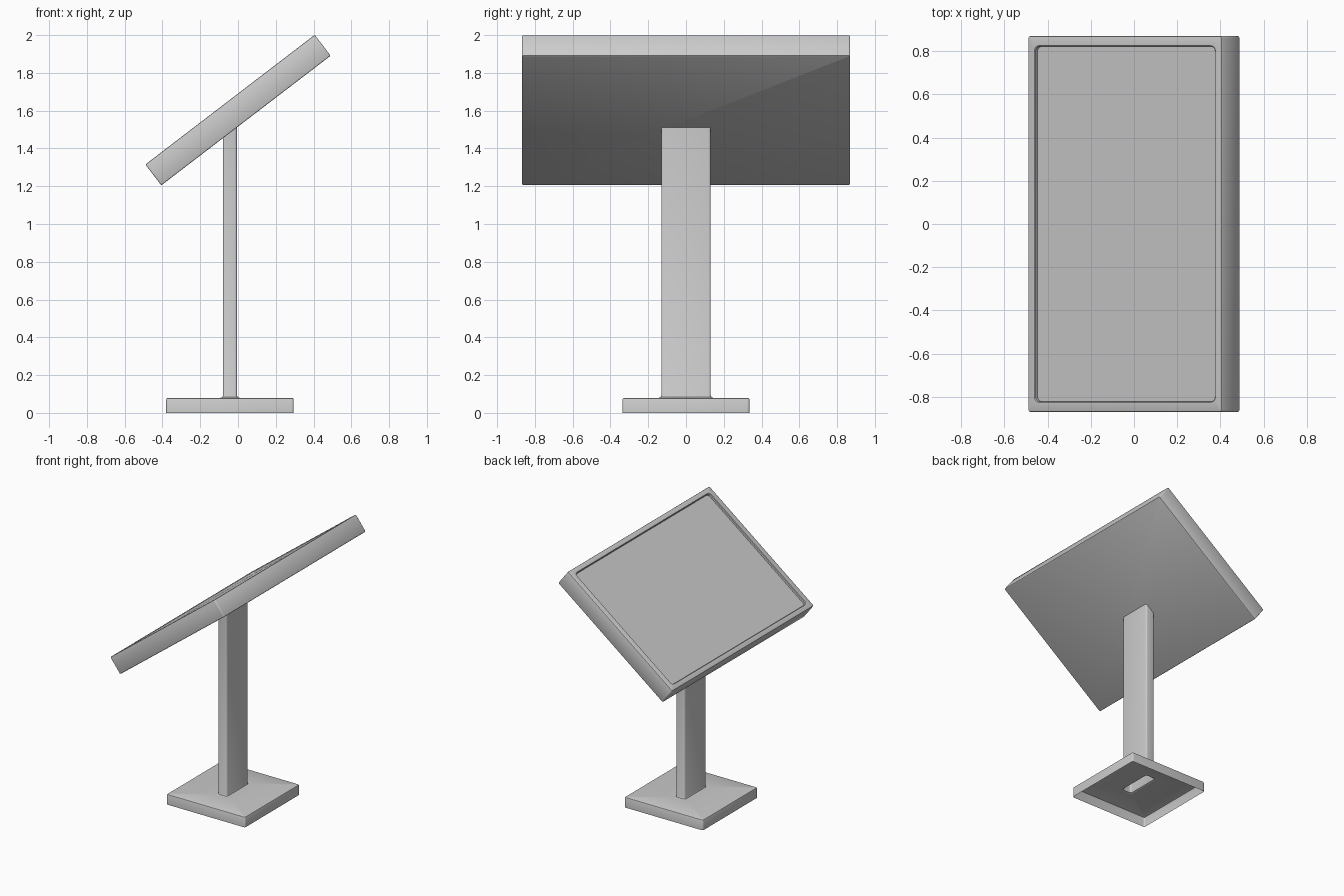
import bpy, bmesh, math

if "Cube" in bpy.data.objects:
    bpy.data.objects.remove(bpy.data.objects["Cube"])

TILT = math.atan2(0.685, 0.895)
PANEL_Z = 1.603
HALF_T = 0.0695
POST_X = -0.0425


def ring(hx, hy, r, z, seg=4):
    """Rounded rectangle, counter-clockwise; z is a number or a function of x."""
    pts = []
    for k, (sx, sy) in enumerate([(1, 1), (-1, 1), (-1, -1), (1, -1)]):
        for i in range(seg + 1):
            a = (k + i / seg) * math.pi / 2
            x = sx * (hx - r) + r * math.cos(a)
            y = sy * (hy - r) + r * math.sin(a)
            pts.append((x, y, z(x) if callable(z) else z))
    return pts


def loft(name, rings, capped=False):
    bm = bmesh.new()
    loops = [[bm.verts.new(p) for p in r] for r in rings]
    n = len(loops[0])
    for a, b in zip(loops, loops[1:]):
        for i in range(n):
            j = (i + 1) % n
            bm.faces.new((a[i], a[j], b[j], b[i]))
    if capped:
        bm.faces.new(loops[0][::-1])
        bm.faces.new(loops[-1])
    mesh = bpy.data.meshes.new(name)
    bm.to_mesh(mesh)
    bm.free()
    ob = bpy.data.objects.new(name, mesh)
    bpy.context.collection.objects.link(ob)
    bpy.ops.object.select_all(action='DESELECT')
    ob.select_set(True)
    bpy.context.view_layer.objects.active = ob
    bpy.ops.object.shade_smooth_by_angle(angle=math.radians(35))
    return ob


# Foot plate: open underneath, with a slot where the post joins
base = loft("base", [
    ring(0.3375, 0.336, 0.012, 0.0),
    ring(0.3375, 0.336, 0.012, 0.07),
    ring(0.3345, 0.333, 0.010, 0.077),
    ring(0.3275, 0.326, 0.008, 0.08),
    ring(0.0495, 0.144, 0.026, 0.08),
])
base.location.x = POST_X


# Hollow post: flared at the foot, cut along the panel underside
def post_top(x):
    return PANEL_Z + (x + POST_X) * math.tan(TILT) - HALF_T / math.cos(TILT) + 0.002


post = loft("post", [
    ring(0.0495, 0.144, 0.026, 0.08),
    ring(0.0415, 0.135, 0.018, 0.0835),
    ring(0.0375, 0.131, 0.012, 0.092),
    ring(0.0375, 0.131, 0.012, post_top),
])
post.location.x = POST_X

# Tilted display panel with softened edges and a recessed screen
A, B, T, e = 0.5645, 0.869, HALF_T, 0.006
panel = loft("display_panel", [
    ring(A - e, B - e, 0.004, -T),
    ring(A - e * 0.3, B - e * 0.3, 0.007, -T + e * 0.3),
    ring(A, B, 0.008, -T + e),
    ring(A, B, 0.008, T - e),
    ring(A - e * 0.3, B - e * 0.3, 0.007, T - e * 0.3),
    ring(A - e, B - e, 0.004, T),
    ring(0.528, 0.825, 0.026, T),
    ring(0.524, 0.821, 0.022, T - 0.004),
    ring(0.524, 0.821, 0.022, T - 0.02),
], capped=True)
panel.rotation_euler.y = -TILT
panel.location.z = PANEL_Z
